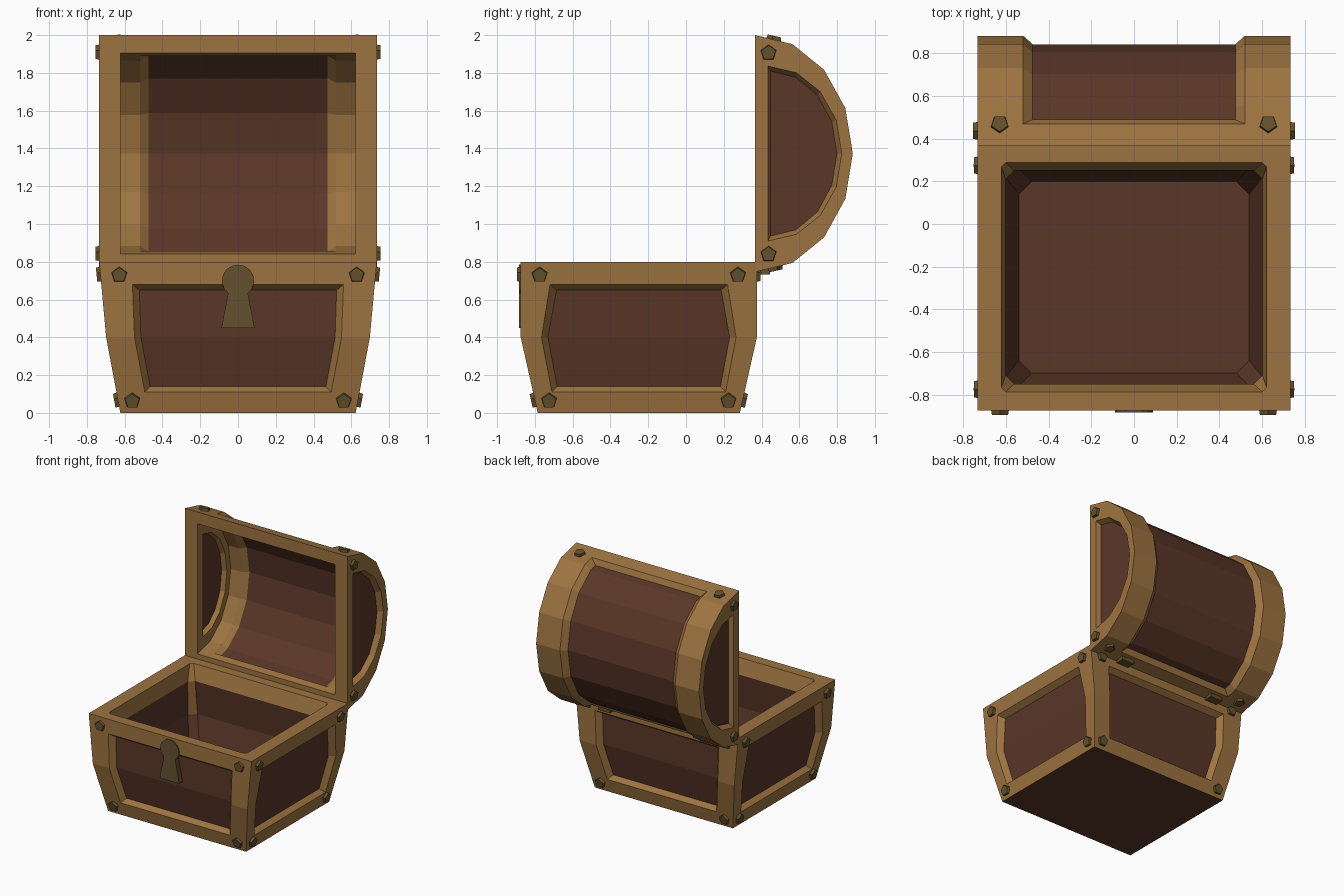
import bpy, bmesh, math
from mathutils import Vector, Matrix

if "Cube" in bpy.data.objects:
    bpy.data.objects.remove(bpy.data.objects["Cube"])


def material(name, rgb):
    m = bpy.data.materials.new(name)
    m.use_nodes = True
    m.diffuse_color = (*rgb, 1)
    m.node_tree.nodes["Principled BSDF"].inputs["Base Color"].default_value = (*rgb, 1)
    return m


MATS = [material("tan_wood", (0.34, 0.175, 0.052)),
        material("brown_wood", (0.105, 0.038, 0.021)),
        material("aged_brass", (0.125, 0.083, 0.026))]
TAN, BROWN, BRASS = range(3)


class Builder:
    """Collects welded faces and turns them into one object."""

    def __init__(self):
        self.bm = bmesh.new()
        self.verts = {}

    def face(self, points, mat):
        vs = []
        for p in points:
            key = tuple(round(c, 4) for c in p)
            if key not in self.verts:
                self.verts[key] = self.bm.verts.new(p)
            if self.verts[key] not in vs:
                vs.append(self.verts[key])
        if len(vs) > 2:
            self.bm.faces.new(vs).material_index = mat

    def ring(self, a, b, mats):
        n = len(a)
        for i in range(n):
            j = (i + 1) % n
            self.face((a[i], a[j], b[j], b[i]), mats[i % len(mats)])

    def strips(self, loop, mat):
        n = len(loop)
        for i in range(n // 2 - 1):
            self.face((loop[i], loop[i + 1], loop[n - 2 - i], loop[n - 1 - i]), mat)

    def framed(self, outer, opening, panel, strips=True):
        self.ring(outer, opening, [TAN])
        self.ring(opening, panel, [TAN])
        if strips:
            self.strips(panel, BROWN)
        else:
            self.face(panel, BROWN)

    def finish(self, name):
        bmesh.ops.recalc_face_normals(self.bm, faces=self.bm.faces)
        me = bpy.data.meshes.new(name)
        self.bm.to_mesh(me)
        self.bm.free()
        for m in MATS:
            me.materials.append(m)
        ob = bpy.data.objects.new(name, me)
        bpy.context.collection.objects.link(ob)
        return ob


# Base: tapered box with framed, recessed walls
YC = -0.25
TOP, MID = 0.8, 0.4


def half(z):
    """Half width and half depth of the base at a height."""
    if z > MID:
        t = (z - MID) / MID
        return 0.698 + 0.037 * t, 0.625
    t = z / MID
    return 0.623 + 0.075 * t, 0.535 + 0.09 * t


def wall_point(side, sign, u, out, z):
    if side:
        return Vector((sign * out, YC + u, z))
    return Vector((u, YC + sign * out, z))


def wall_loop(side, sign, heights, margins, depth):
    loop = []
    for end in (-1, 1):
        pts = []
        for z, margin in zip(heights, margins):
            hx, hy = half(z)
            along, out = (hy, hx) if side else (hx, hy)
            pts.append(wall_point(side, sign, end * (along - margin), out - depth, z))
        loop += pts if end < 0 else pts[::-1]
    return loop


base = Builder()
for side, margins in ((False, (0.165, 0.15, 0.15)), (True, (0.155, 0.11, 0.10))):
    for sign in (-1, 1):
        base.framed(wall_loop(side, sign, (TOP, MID, 0), (0, 0, 0), 0),
                    wall_loop(side, sign, (0.68, MID, 0.11), margins, 0),
                    wall_loop(side, sign, (0.65, MID, 0.14), [m + 0.034 for m in margins], 0.045))


def octagon(hx, hy, c, z):
    pts = []
    for sx, sy, flip in ((-1, -1, 0), (1, -1, 1), (1, 1, 0), (-1, 1, 1)):
        pair = [(sx * hx, sy * (hy - c)), (sx * (hx - c), sy * hy)]
        pts += [Vector((x, YC + y, z)) for x, y in (pair[::-1] if flip else pair)]
    return pts


# Rim, interior walls, floor and underside
rim = octagon(*half(TOP), 0, TOP)
levels = [octagon(0.622, 0.538, 0.02, TOP), octagon(0.602, 0.50, 0.04, 0.68),
          octagon(0.612, 0.53, 0.05, MID), octagon(0.54, 0.45, 0.06, 0.05)]
base.ring(rim, levels[0], [TAN])
base.ring(levels[0], levels[1], [TAN])
base.ring(levels[1], levels[2], [TAN, BROWN])
base.ring(levels[2], levels[3], [BROWN])
base.face(levels[3], BROWN)
base.face(octagon(*half(0), 0, 0), BROWN)
base.finish("chest_base")

# Lid: open half barrel standing upright behind the base
ZC, Y0, W = 1.373, 0.365, 0.735


def arc(x, y0, ry, rz, trim=0.0):
    pts = [Vector((x, y0 + ry * math.sin(a), ZC + rz * math.cos(a)))
           for a in (math.pi * i / 8 for i in range(9))]
    pts[0], pts[-1] = pts[0].lerp(pts[1], trim), pts[-1].lerp(pts[-2], trim)
    return pts


def barrel(w, ry, rz, trim=0.0):
    return arc(-w, Y0, ry, rz, trim) + arc(w, Y0, ry, rz, trim)[::-1]


RY, RZ = 0.518, 0.627
IY, IZ, IW = 0.43, 0.531, 0.622
lid = Builder()
lid.framed(barrel(W, RY, RZ), barrel(0.52, RY, RZ, 0.53), barrel(0.475, RY - 0.04, RZ - 0.04, 0.68))
lid.framed(barrel(IW, IY, IZ), barrel(0.52, IY, IZ, 0.35), barrel(0.475, IY + 0.03, IZ + 0.03, 0.45))
for s in (-1, 1):
    lid.framed(arc(s * W, Y0, RY, RZ), arc(s * W, 0.435, 0.39, 0.463),
               arc(s * (W - 0.04), 0.447, 0.352, 0.437), strips=False)
    lid.framed(arc(s * IW, Y0, IY, IZ), arc(s * IW, 0.435, 0.31, 0.42),
               arc(s * (IW + 0.035), 0.447, 0.28, 0.40), strips=False)


def rect(w, h):
    return [Vector((x * w, Y0, ZC + z * h)) for x, z in ((-1, -1), (1, -1), (1, 1), (-1, 1))]


lid.ring(rect(W, RZ), rect(IW, IZ), [TAN])
lid.finish("chest_lid")

# Rivets: five-sided studs on every frame corner
rivets = Builder()


def rivet(pos, normal):
    turn = Vector(normal).to_track_quat('Z', 'Y').to_matrix().to_4x4()
    bmesh.ops.create_cone(rivets.bm, cap_ends=True, segments=5, radius1=0.047, radius2=0.04,
                          depth=0.04, matrix=Matrix.Translation(pos) @ turn)


for side in (False, True):
    for sign in (-1, 1):
        for end in (-1, 1):
            for z, inset in ((0.73, 0.10), (0.065, 0.075)):
                hx, hy = half(z)
                along, out = (hy, hx) if side else (hx, hy)
                slope = (half(z + 0.01)[0 if side else 1] - out) / 0.01
                normal = wall_point(side, sign, 0, 1, -slope) - Vector((0, YC, 0))
                rivet(wall_point(side, sign, end * (along - inset), out, z), normal)
for sx in (-1, 1):
    for sz in (-1, 1):
        rivet(Vector((sx * W, 0.437, ZC + sz * 0.533)), (sx, 0, 0))
        rivet(Vector((sx * 0.63, 0.468, ZC + sz * 0.602)), (0, 0.22, sz))
for f in rivets.bm.faces:
    f.material_index = BRASS
rivets.finish("rivets")

# Lock plate: round head with a flared stem
plate = Builder()
start = math.radians(-52)
sweep = math.pi - 2 * start
outline = [(0.085 * math.cos(start + sweep * i / 12), 0.70 + 0.085 * math.sin(start + sweep * i / 12))
           for i in range(13)] + [(-0.088, 0.45), (0.088, 0.45)]
front = [Vector((x, -0.884, z)) for x, z in outline]
back = [Vector((x, -0.84, z)) for x, z in outline]
plate.face(front, BRASS)
plate.face(back, BRASS)
plate.ring(front, back, [BRASS])
plate.finish("lock_plate")

# Hinges joining base and lid
hinges = Builder()
for sx in (-1, 1):
    bmesh.ops.create_cube(hinges.bm, size=1, matrix=Matrix.Translation((sx * 0.43, 0.365, 0.748))
                          @ Matrix.Diagonal((0.11, 0.16, 0.03, 1)))
for f in hinges.bm.faces:
    f.material_index = BRASS
hinges.finish("hinges")
